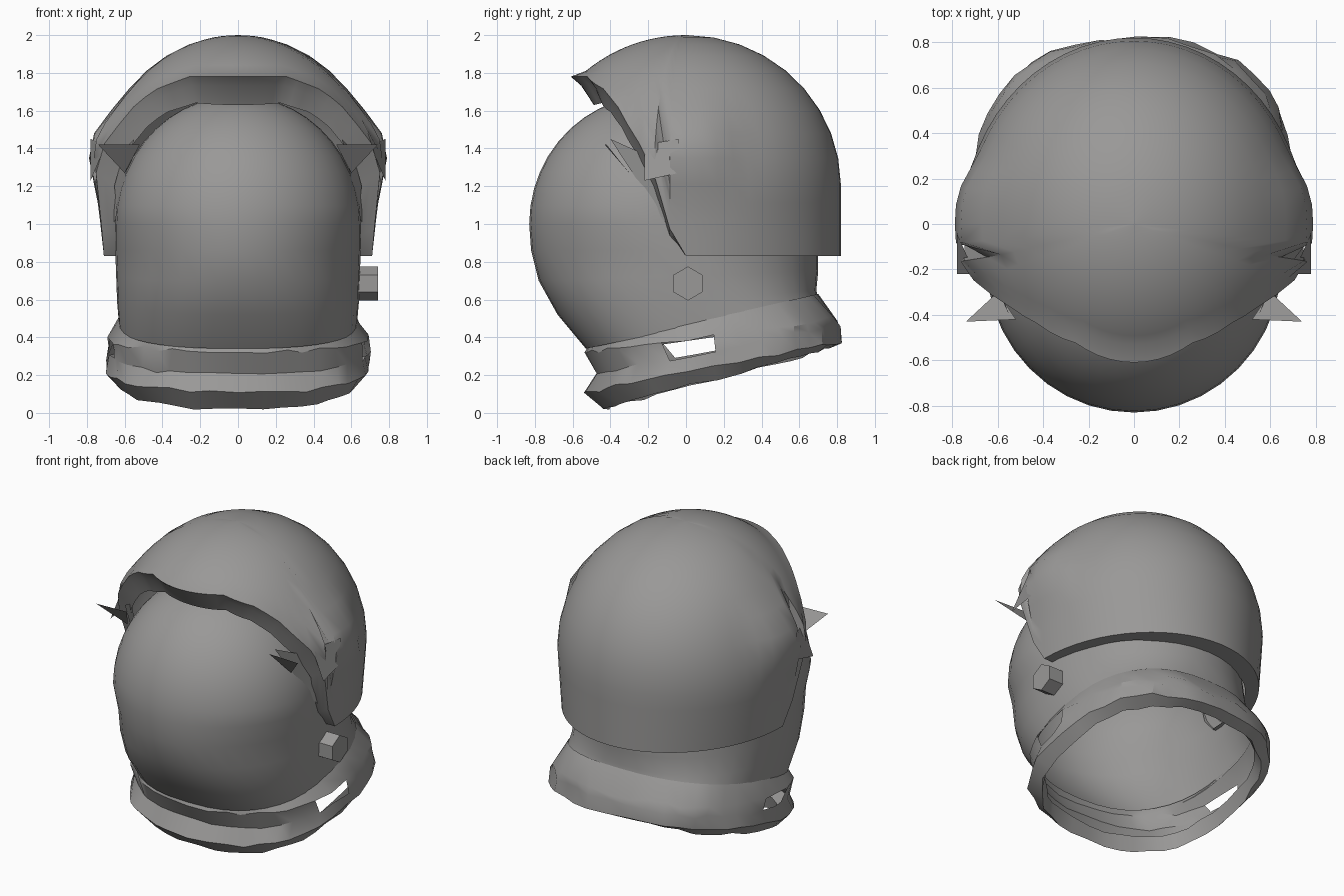
import bpy, bmesh, math, random
from mathutils import Vector

random.seed(4)
cube = bpy.data.objects.get("Cube")
if cube:
    bpy.data.objects.remove(cube)

grey = bpy.data.materials.new("helmet_grey")
grey.use_nodes = True
COLOR = (0.32, 0.315, 0.31, 1)
grey.diffuse_color = COLOR
grey.node_tree.nodes["Principled BSDF"].inputs["Base Color"].default_value = COLOR


def finish(name, bm, angle=35):
    mesh = bpy.data.meshes.new(name)
    bm.to_mesh(mesh)
    bm.free()
    mesh.materials.append(grey)
    obj = bpy.data.objects.new(name, mesh)
    bpy.context.collection.objects.link(obj)
    bpy.ops.object.select_all(action='DESELECT')
    obj.select_set(True)
    bpy.context.view_layer.objects.active = obj
    bpy.ops.object.shade_smooth_by_angle(angle=math.radians(angle))


def loft(name, loops, keep=lambda c, row: True, angle=35):
    """Skin closed loops listed from top to bottom."""
    bm = bmesh.new()
    rows = [[bm.verts.new(p) for p in loop] for loop in loops]
    n = len(rows[0])
    for r, (a, b) in enumerate(zip(rows, rows[1:])):
        for i in range(n):
            j = (i + 1) % n
            quad = (a[i], b[i], b[j], a[j])
            mid = sum((v.co for v in quad), Vector()) / 4
            if keep(mid, r):
                bm.faces.new(quad)
    loose = [v for v in bm.verts if not v.link_faces]
    bmesh.ops.delete(bm, geom=loose, context='VERTS')
    finish(name, bm, angle)


def oval(rx, front, back, z_front, z_back, power=2.0, jitter=0.0, n=40):
    """Tilted oval loop, counted from the front towards +x."""
    pts = []
    for i in range(n):
        a = math.tau * i / n
        s, c = math.sin(a), -math.cos(a)
        s = math.copysign(abs(s) ** (2 / power), s)
        c = math.copysign(abs(c) ** (2 / power), c)
        t = (c + 1) / 2
        j = [random.uniform(-jitter, jitter) for k in range(3)]
        pts.append(Vector((rx * s + j[0], front + (back - front) * t + j[1],
                           z_front + (z_back - z_front) * t + j[2])))
    return pts


# Visor bubble running down into the neck wall
loops = []
for k in range(12):
    a = math.radians(88 - k * 8)
    s, z = math.cos(a), 1 + 0.68 * math.sin(a)
    loops.append(oval(0.65 * s, -0.17 - 0.66 * s, -0.17 + 0.66 * s, z, z))
loops += [
    oval(0.65, -0.82, 0.70, 0.86, 0.86),
    oval(0.645, -0.78, 0.70, 0.70, 0.75, 2.1),
    oval(0.64, -0.68, 0.69, 0.52, 0.65, 2.3),
    oval(0.63, -0.53, 0.70, 0.34, 0.60, 2.5),
]
loft("visor_and_neck", loops, lambda c, r: c.y < 0.05 or c.z < 0.84)

# Crumpled neck ring, with a small gap on each side
ring = [
    oval(0.63, -0.52, 0.70, 0.35, 0.63, 2.4),
    oval(0.68, -0.53, 0.80, 0.32, 0.50, 2.4, 0.014),
    oval(0.69, -0.47, 0.81, 0.20, 0.46, 2.4, 0.015),
    oval(0.70, -0.53, 0.82, 0.11, 0.38, 2.4, 0.012),
    oval(0.64, -0.44, 0.76, 0.02, 0.34, 2.4, 0.01),
    oval(0.61, -0.43, 0.72, 0.12, 0.40, 2.4, 0.008),
]
loft("neck_ring", ring, lambda c, r: not (r == 1 and -0.11 < c.y < 0.09), 28)

# Outer shell: columns fall from the crown to a rim that rises over the face
RIM = [(0, 1.78), (30, 1.78), (50, 1.71), (60, 1.62), (70, 1.47),
       (76, 1.34), (80, 1.2), (85, 0.92), (87, 0.83), (180, 0.83)]


def rim_height(deg):
    for (a, za), (b, zb) in zip(RIM, RIM[1:]):
        if deg <= b:
            return za + (zb - za) * (deg - a) / (b - a)


def shell_point(a, z):
    h = max(0, z - 1.2) / 0.8
    s = math.sqrt(max(0, 1 - h * h))
    taper = 0.04 * max(0, 1.2 - z) / 0.37
    x = (0.75 - taper) * s * math.sin(a)
    y = -0.82 * s * math.cos(a)
    # swelling over each ear
    bump = math.exp(-(y / 0.24) ** 4 - ((z - 1.43) / 0.17) ** 2)
    if s > 0.5:
        x += math.copysign(0.065 * bump, x)
    return Vector((x, y, z))


STEPS, COLS = 14, 60
shell = [[] for k in range(STEPS + 2)]
for i in range(COLS):
    a = math.tau * i / COLS
    deg = math.degrees(min(a, math.tau - a))
    low = rim_height(deg)
    end = math.acos(max(0, (low - 1.2) / 0.8))
    for k in range(STEPS):
        t = (k + 0.05) / (STEPS - 0.95)
        if low >= 1.2:
            z = 1.2 + 0.8 * math.cos(end * t)
        elif t < 0.7:
            z = 1.2 + 0.8 * math.cos(math.pi / 2 * t / 0.7)
        else:
            z = 1.2 + (low - 1.2) * (t - 0.7) / 0.3
        shell[k].append(shell_point(a, z))
    # flared lip, then brim and underside turned in towards the bubble
    edge = shell[STEPS - 1][-1]
    front = max(0, math.cos(a))
    edge.y -= 0.045 * front ** 2
    drop = 0.15 * math.sqrt(front)
    pull = 1 - 0.2 * math.cos(a) ** 2
    inner = Vector((edge.x * 0.87, edge.y * pull, edge.z - drop))
    shell[STEPS].append(edge.lerp(inner, 0.45) + Vector((0, 0, 0.02 * front)))
    shell[STEPS + 1].append(inner)
shell.insert(0, [Vector((p.x * 0.02, p.y * 0.02, 2.0)) for p in shell[0]])
loft("outer_shell", shell, angle=40)


def plate(name, pts):
    """Flat plate through the given corners."""
    bm = bmesh.new()
    bm.faces.new([bm.verts.new(p) for p in pts])
    finish(name, bm)


# Pointed hinge tabs, ear flaps and frame strips beside the visor
for side, s in (("left", 1), ("right", -1)):
    plate(side + "_hinge_tab",
          [(s * 0.52, -0.42, 1.42), (s * 0.74, -0.43, 1.42), (s * 0.60, -0.30, 1.27)])
    plate(side + "_ear_flap",
          [(s * 0.78, -0.04, 1.45), (s * 0.70, -0.22, 1.42),
           (s * 0.78, -0.22, 1.23), (s * 0.77, -0.04, 1.27)])
    plate(side + "_frame_strip",
          [(s * 0.55, -0.40, 1.45), (s * 0.64, -0.20, 1.36),
           (s * 0.69, -0.04, 0.95), (s * 0.65, -0.12, 1.02)])

# Six-sided knob on the left of the neck
bm = bmesh.new()
bmesh.ops.create_cone(bm, cap_ends=True, segments=6, radius1=0.09, radius2=0.09, depth=0.13)
for v in bm.verts:
    x, y, z = v.co
    v.co = (0.675 + z, 0.01 + x, 0.685 + y)
finish("side_knob", bm)
